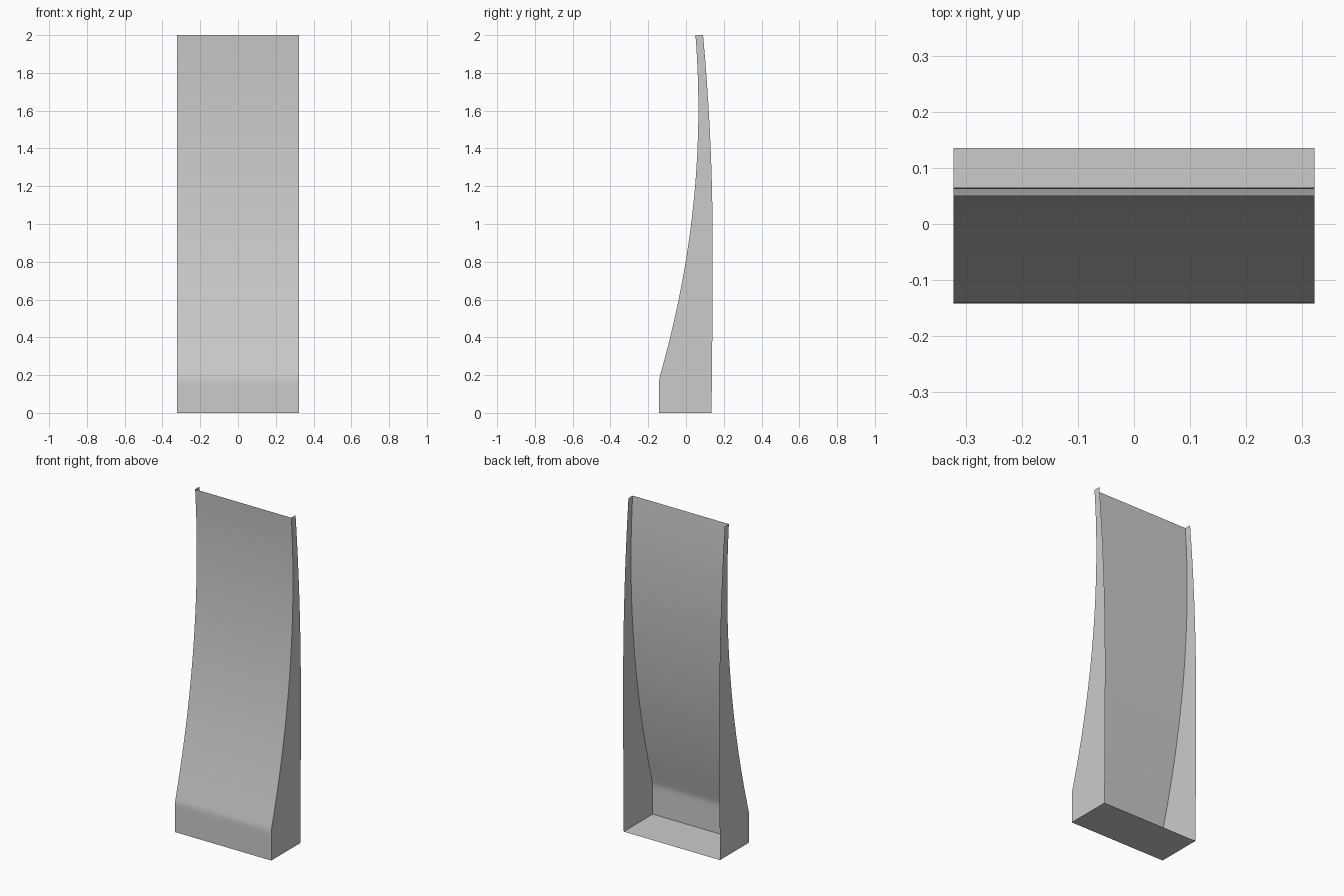
import bpy, bmesh
from mathutils import Vector
from mathutils.geometry import interpolate_bezier

if "Cube" in bpy.data.objects:
    bpy.data.objects.remove(bpy.data.objects["Cube"])

HALF_W = 0.322
FRONT = -0.142

# Front profile as (y, z): upright foot, soft bend, long concave sweep
bend = [(FRONT, 0.0), (FRONT, 0.14), (FRONT, 0.165), (-0.1408, 0.182)]
sweep = interpolate_bezier(Vector((-0.137, 0.2, 0)), Vector((0.034, 0.8, 0)),
                           Vector((0.098, 1.4, 0)), Vector((0.05, 2.0, 0)), 32)
profile = bend + [(p.x, p.y) for p in sweep]


def back_y(z):
    """Rear edge of the side walls, nearly straight then leaning forward."""
    if z < 0.9:
        return 0.141 - 0.006 * ((0.9 - z) / 0.9) ** 2
    return 0.141 - 0.042 * (z - 0.9) ** 2


# Open shell: side wall, front and side wall lofted up the profile
bm = bmesh.new()
rows = []
for y, z in profile:
    b = back_y(z)
    rows.append([bm.verts.new(c) for c in
                 ((-HALF_W, b, z), (-HALF_W, y, z), (HALF_W, y, z), (HALF_W, b, z))])
for lo, hi in zip(rows, rows[1:]):
    for i in range(3):
        bm.faces.new((lo[i], lo[i + 1], hi[i + 1], hi[i]))

# Floor; back and top stay open
bm.faces.new(rows[0][::-1])

# Round the front corners and the floor edges
sharp = [e for e in bm.edges if len(e.link_faces) == 2 and e.calc_face_angle() > 1.0]
bmesh.ops.bevel(bm, geom=sharp, offset=0.013, offset_type='OFFSET', segments=4,
                profile=0.5, affect='EDGES', clamp_overlap=True)
bmesh.ops.recalc_face_normals(bm, faces=bm.faces)
front = min(bm.faces, key=lambda f: f.calc_center_median().y)
if front.normal.y > 0:
    bmesh.ops.reverse_faces(bm, faces=bm.faces)

mesh = bpy.data.meshes.new("curved_shell")
bm.to_mesh(mesh)
bm.free()
shell = bpy.data.objects.new("curved_shell", mesh)
bpy.context.collection.objects.link(shell)
bpy.context.view_layer.objects.active = shell
shell.select_set(True)
bpy.ops.object.shade_smooth_by_angle()
